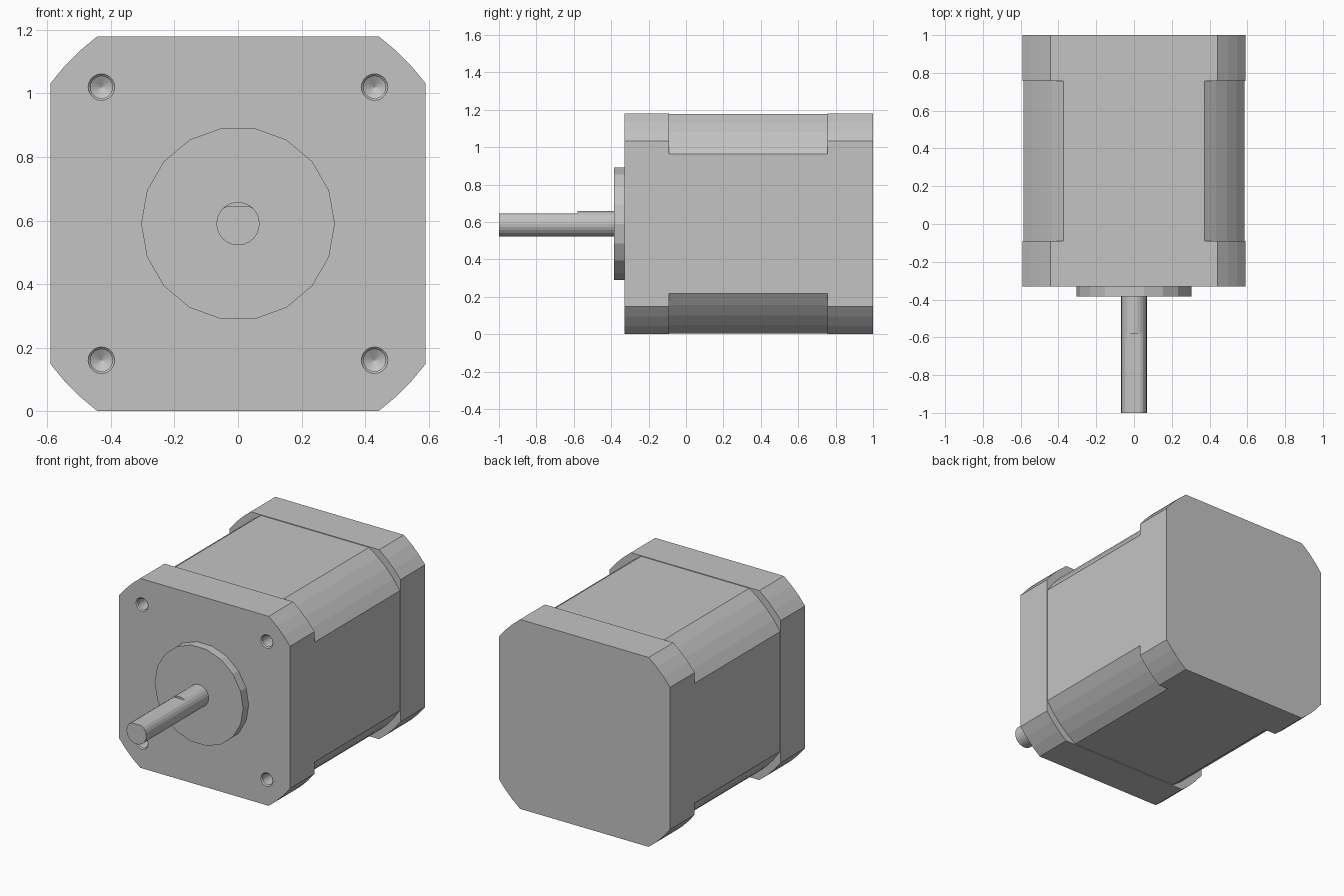
import bpy
import bmesh
from math import cos, sin, atan2, hypot, radians, tau

old = bpy.data.objects.get("Cube")
if old:
    bpy.data.objects.remove(old, do_unlink=True)

AXIS_Z = 0.59          # height of the motor axis
FRONT, BACK = -0.33, 1.0
CAP_FRONT, CAP_BACK = -0.09, 0.757

grey = bpy.data.materials.new("plain grey")
grey.use_nodes = True
grey.diffuse_color = (0.55, 0.55, 0.55, 1)
grey.node_tree.nodes["Principled BSDF"].inputs["Base Color"].default_value = grey.diffuse_color


def circle(radius, sides, cx=0.0, cz=0.0):
    return [(cx + radius * cos(tau * i / sides), cz + radius * sin(tau * i / sides))
            for i in range(sides)]


def rounded_square(half, flat, steps):
    """Square whose corners are cut by one large circle about the axis."""
    radius, start = hypot(half, flat), atan2(flat, half)
    sweep = radians(90) - 2 * start
    return [(radius * cos(a), radius * sin(a))
            for q in range(4) for i in range(steps + 1)
            for a in [q * radians(90) + start + sweep * i / steps]]


def loft(name, sections):
    """Join matching outlines, each given as (y, outline), into a closed solid."""
    bm = bmesh.new()
    rings = [[bm.verts.new((x, y, z + AXIS_Z)) for x, z in outline]
             for y, outline in sections]
    for a, b in zip(rings, rings[1:]):
        for i in range(len(a)):
            j = (i + 1) % len(a)
            bm.faces.new((a[i], a[j], b[j], b[i]))
    bm.faces.new(rings[0])
    bm.faces.new(rings[-1])
    bmesh.ops.remove_doubles(bm, verts=bm.verts, dist=1e-5)
    bmesh.ops.recalc_face_normals(bm, faces=bm.faces)
    mesh = bpy.data.meshes.new(name)
    bm.to_mesh(mesh)
    bm.free()
    mesh.materials.append(grey)
    obj = bpy.data.objects.new(name, mesh)
    bpy.context.collection.objects.link(obj)
    return obj


# Body: two end caps and a slightly slimmer middle with deeper corner cuts
cap = rounded_square(0.59, 0.443, 3)
core = rounded_square(0.586, 0.373, 4)
front_cap = loft("front_cap", [(FRONT, cap), (CAP_FRONT, cap)])
loft("middle_body", [(CAP_FRONT, core), (CAP_BACK, core)])
loft("rear_cap", [(CAP_BACK, cap), (BACK, cap)])

# Four countersunk mounting holes with drill-point bottoms
hole_profile = [(-0.02, 0.042), (0.0, 0.042), (0.007, 0.035), (0.13, 0.035), (0.15, 0.0005)]
for sx in (-1, 1):
    for sz in (-1, 1):
        cutter = loft("hole_cutter", [(FRONT + d, circle(r, 20, sx * 0.43, sz * 0.43))
                                      for d, r in hole_profile])
        cutter.hide_render = True
        cut = front_cap.modifiers.new("mounting hole", 'BOOLEAN')
        cut.operation = 'DIFFERENCE'
        cut.solver = 'EXACT'
        cut.object = cutter
        bpy.context.view_layer.objects.active = front_cap
        bpy.ops.object.modifier_apply(modifier=cut.name)
        bpy.data.objects.remove(cutter, do_unlink=True)

# Pilot boss
boss = circle(0.305, 18)
loft("pilot_boss", [(-0.385, boss), (FRONT, boss)])

# Shaft with a flat along its outer part
rod = circle(0.068, 24)
d_rod = [(x, min(z, 0.056)) for x, z in rod]
loft("shaft", [(-1.0, d_rod), (-0.58, d_rod), (-0.58, rod), (-0.385, rod)])
